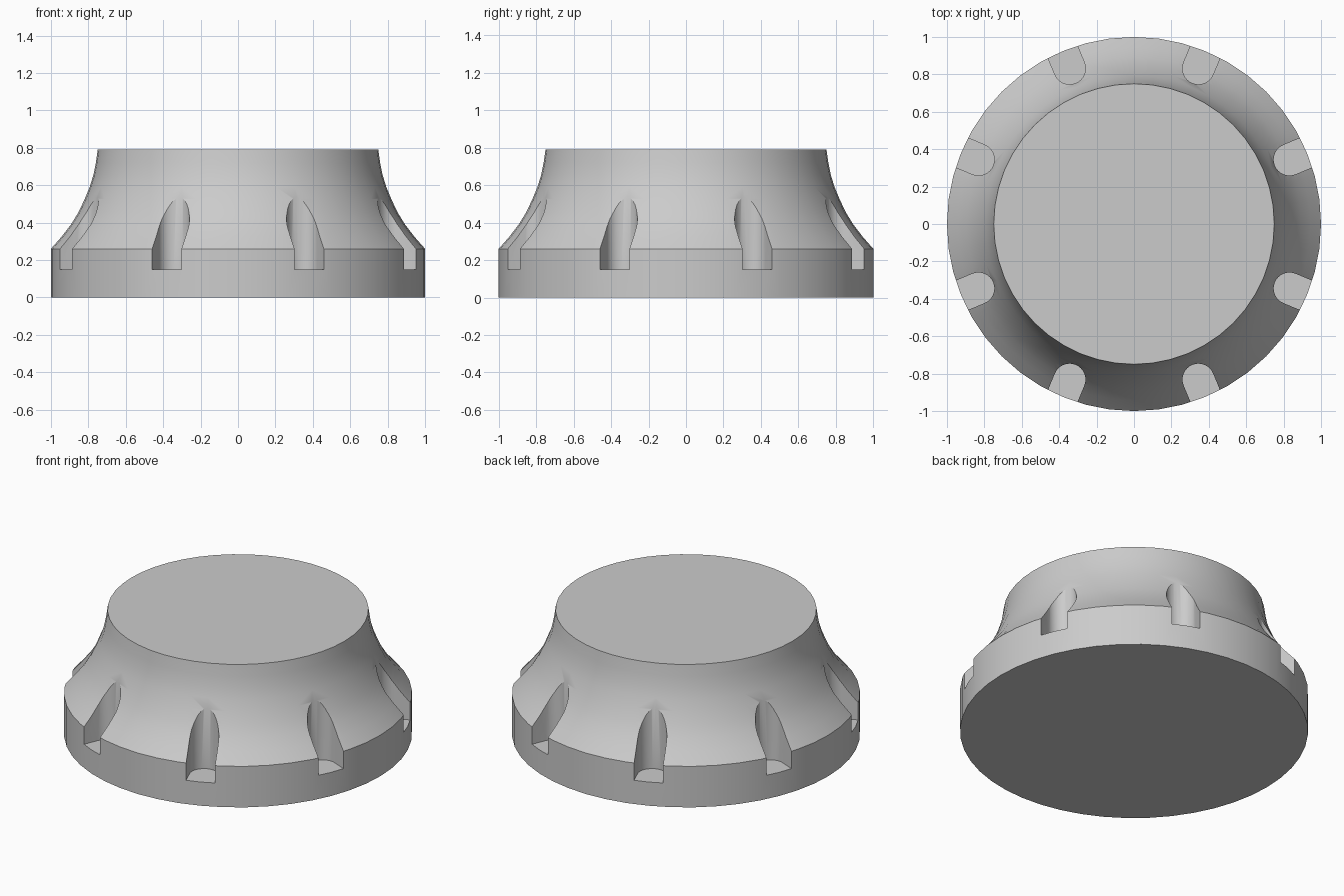
import bpy, bmesh, math
from mathutils import Matrix, Vector

cube = bpy.data.objects.get("Cube")
if cube:
    bpy.data.objects.remove(cube, do_unlink=True)

SEGMENTS = 48
NOTCHES = 8

# Single plain grey
grey = bpy.data.materials.new("plain grey")
grey.use_nodes = True
color = (0.6, 0.6, 0.6, 1)
grey.diffuse_color = color
grey.node_tree.nodes["Principled BSDF"].inputs["Base Color"].default_value = color


def make_object(name, bm):
    bmesh.ops.recalc_face_normals(bm, faces=bm.faces)
    mesh = bpy.data.meshes.new(name)
    bm.to_mesh(mesh)
    bm.free()
    mesh.materials.append(grey)
    obj = bpy.data.objects.new(name, mesh)
    bpy.context.collection.objects.link(obj)
    return obj


# Knob body: straight skirt, then a concave flare up to a flat top
profile = [(1, 0), (1, 0.26), (0.943, 0.325), (0.893, 0.39), (0.853, 0.455),
           (0.82, 0.525), (0.793, 0.59), (0.773, 0.655), (0.76, 0.72), (0.75, 0.79)]
bm = bmesh.new()
rings = []
for radius, z in profile:
    rings.append([bm.verts.new((radius * math.cos(a), radius * math.sin(a), z))
                  for a in (math.tau * i / SEGMENTS for i in range(SEGMENTS))])
for low, high in zip(rings, rings[1:]):
    for i in range(SEGMENTS):
        j = (i + 1) % SEGMENTS
        bm.faces.new((low[i], low[j], high[j], high[i]))
bm.faces.new(reversed(rings[0]))
bm.faces.new(rings[-1])
body = make_object("knob_body", bm)

# Notch cutters: slots with a round inner end, open to the outside
HALF, CENTRE, FLOOR, HEIGHT = 0.085, 0.9, 0.15, 0.8
outline = [(1.2, HALF)]
for i in range(17):
    a = math.pi / 2 + math.pi * i / 16
    outline.append((CENTRE + HALF * math.cos(a), HALF * math.sin(a)))
outline.append((1.2, -HALF))
bm = bmesh.new()
for n in range(NOTCHES):
    turn = Matrix.Rotation(math.tau * (n + 0.5) / NOTCHES, 3, 'Z')
    face = bm.faces.new([bm.verts.new(turn @ Vector((x, y, FLOOR))) for x, y in outline])
    ext = bmesh.ops.extrude_face_region(bm, geom=[face], use_keep_orig=True)
    bmesh.ops.translate(bm, vec=(0, 0, HEIGHT),
                        verts=[v for v in ext["geom"] if isinstance(v, bmesh.types.BMVert)])
cutter = make_object("notch_cutter", bm)
cutter.hide_render = True

# Cut the grip notches, then shade smoothly with sharp rims
cut = body.modifiers.new("grip_notches", 'BOOLEAN')
cut.operation = 'DIFFERENCE'
cut.solver = 'EXACT'
cut.object = cutter
bpy.ops.object.select_all(action='DESELECT')
body.select_set(True)
bpy.context.view_layer.objects.active = body
bpy.ops.object.modifier_apply(modifier=cut.name)
bpy.data.objects.remove(cutter, do_unlink=True)
bpy.ops.object.shade_smooth_by_angle(angle=math.radians(30))
